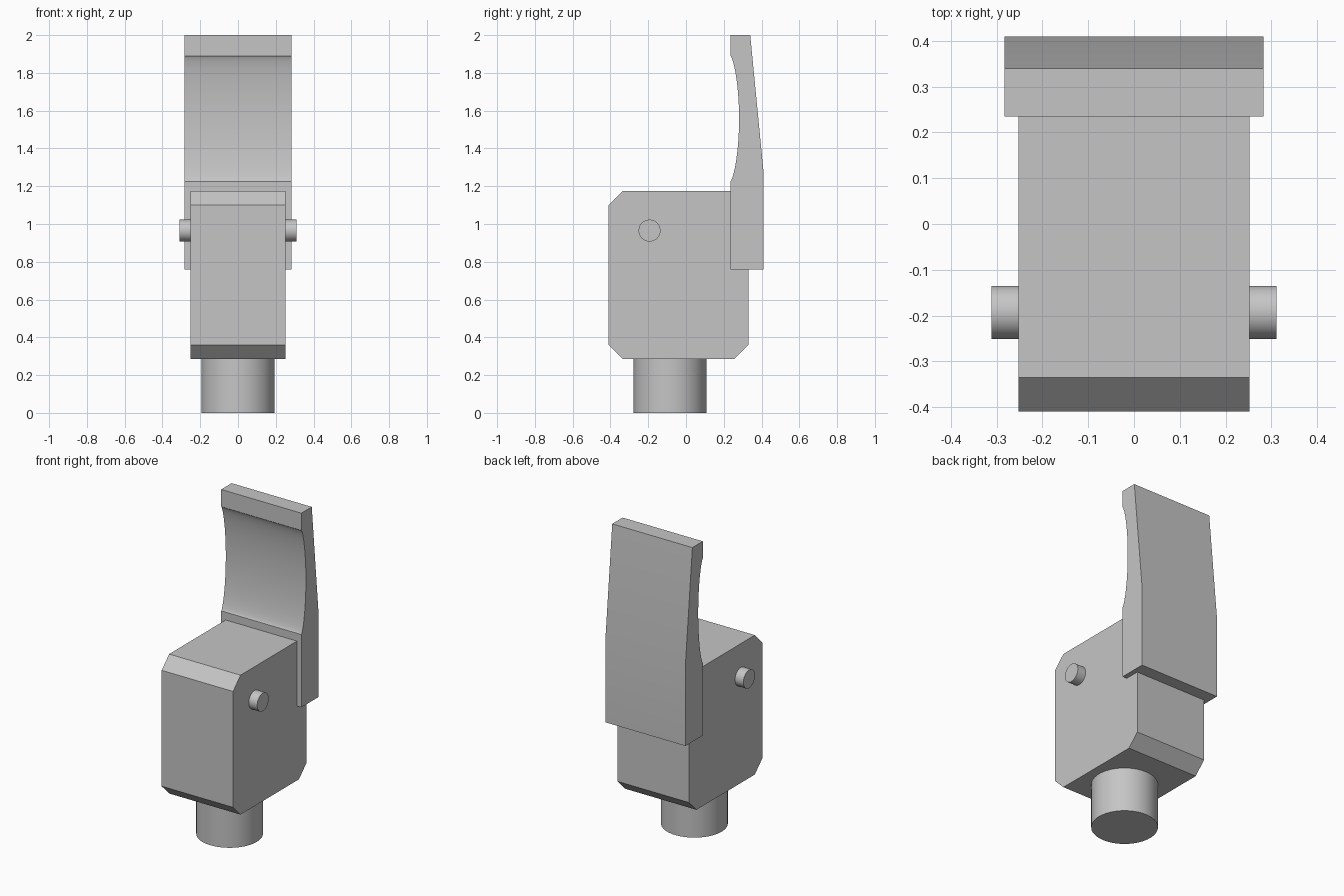
import bpy, bmesh, math
from mathutils import Matrix

cube = bpy.data.objects.get("Cube")
if cube:
    bpy.data.objects.remove(cube, do_unlink=True)

grey = bpy.data.materials.new("plain grey")
grey.use_nodes = True
grey.diffuse_color = (0.56, 0.56, 0.56, 1)
grey.node_tree.nodes["Principled BSDF"].inputs["Base Color"].default_value = grey.diffuse_color


def finish(name, bm):
    bmesh.ops.recalc_face_normals(bm, faces=bm.faces)
    mesh = bpy.data.meshes.new(name)
    bm.to_mesh(mesh)
    bm.free()
    mesh.materials.append(grey)
    obj = bpy.data.objects.new(name, mesh)
    bpy.context.collection.objects.link(obj)
    bpy.ops.object.select_all(action='DESELECT')
    obj.select_set(True)
    bpy.context.view_layer.objects.active = obj
    bpy.ops.object.shade_smooth_by_angle(angle=math.radians(25))
    return obj


def extrude_profile(name, profile, half_width):
    """Side profile of (y, z) points extruded across x."""
    bm = bmesh.new()
    face = bm.faces.new([bm.verts.new((-half_width, y, z)) for y, z in profile])
    moved = bmesh.ops.extrude_face_region(bm, geom=[face])["geom"]
    verts = [v for v in moved if isinstance(v, bmesh.types.BMVert)]
    bmesh.ops.translate(bm, verts=verts, vec=(2 * half_width, 0, 0))
    return finish(name, bm)


def cylinder(name, centre, radius, depth, axis='Z'):
    bm = bmesh.new()
    turn = Matrix.Rotation(math.pi / 2, 4, 'Y') if axis == 'X' else Matrix()
    bmesh.ops.create_cone(bm, cap_ends=True, segments=64, radius1=radius,
                          radius2=radius, depth=depth,
                          matrix=Matrix.Translation(centre) @ turn)
    return finish(name, bm)


# Body block with chamfered front and back edges
front, back, low, high, cut = -0.41, 0.33, 0.285, 1.175, 0.075
extrude_profile("body_block", [
    (front + cut, low), (back - cut, low), (back, low + cut), (back, high - cut),
    (back - cut, high), (front + cut, high), (front, high - cut), (front, low + cut),
], 0.252)

# Upright back plate with a scooped front and a tapered upper back
scoop_top, scoop_bottom, face_y = 1.89, 1.225, 0.235
mid, half = (scoop_top + scoop_bottom) / 2, (scoop_top - scoop_bottom) / 2
steps = 32
scoop = []
for i in range(steps + 1):
    t = math.cos(math.pi * i / steps)
    scoop.append((face_y + 0.046 * max(0, 1 - t * t) ** 0.7, mid + half * t))
extrude_profile("back_plate", [(face_y, 0.76), (0.41, 0.76), (0.41, 1.28),
                               (0.34, 2.0), (face_y, 2.0)] + scoop, 0.283)

# Round stem below and cross pin through the body
cylinder("stem", (0, -0.085, 0.145), 0.193, 0.29)
cylinder("cross_pin", (0, -0.193, 0.965), 0.058, 0.622, 'X')
